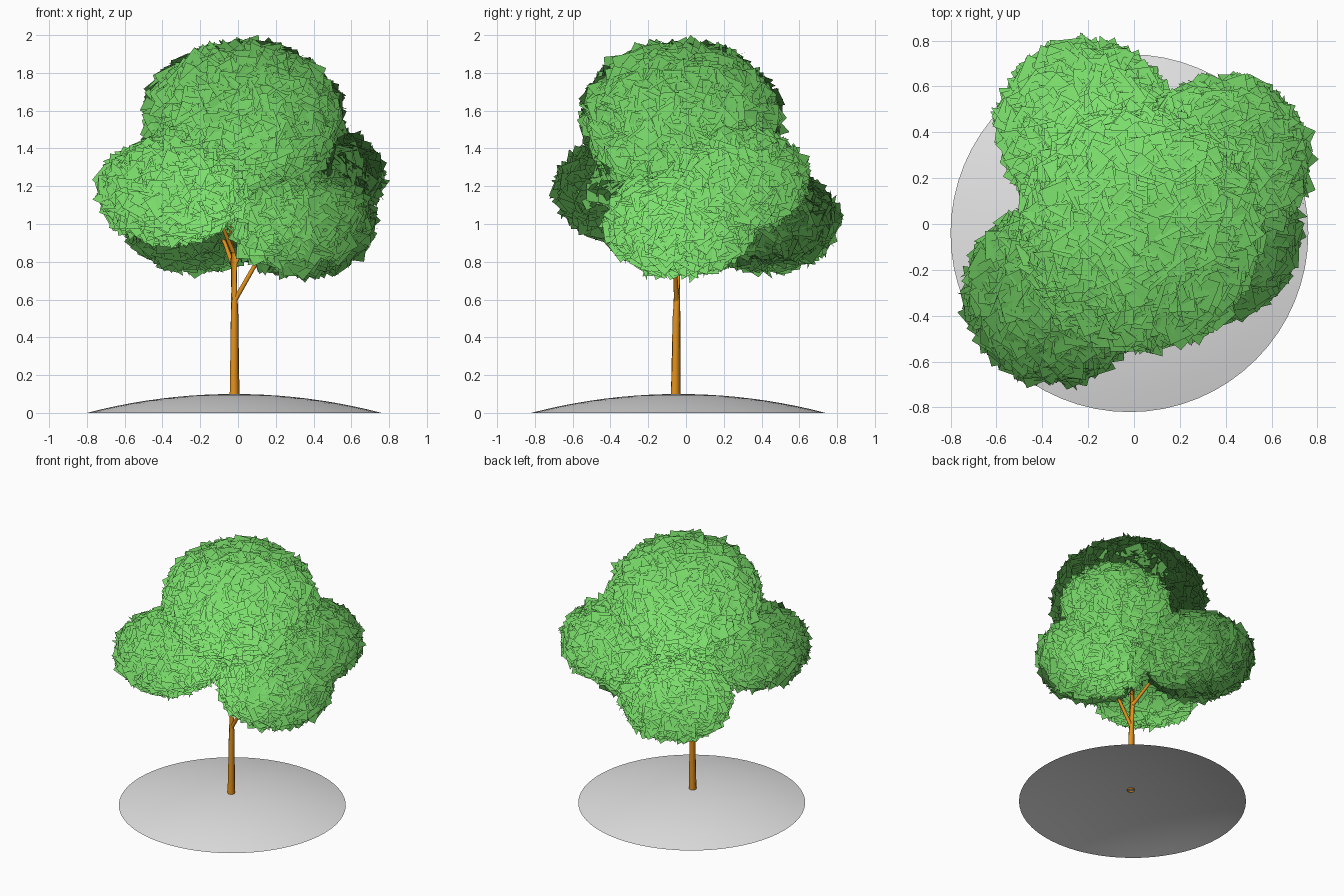
import bpy, bmesh, math, random
from mathutils import Vector, Matrix

if "Cube" in bpy.data.objects:
    bpy.data.objects.remove(bpy.data.objects["Cube"])

random.seed(7)


def material(name, rgb):
    m = bpy.data.materials.new(name)
    m.diffuse_color = (*rgb, 1)
    m.use_nodes = True
    m.node_tree.nodes["Principled BSDF"].inputs["Base Color"].default_value = m.diffuse_color
    return m


LEAF = material("leaf green", (0.20, 0.74, 0.15))
BARK = material("bark brown", (0.78, 0.29, 0.012))
GROUND = material("ground grey", (0.78, 0.78, 0.78))


def add_object(name, bm, mat):
    me = bpy.data.meshes.new(name)
    bm.to_mesh(me)
    bm.free()
    me.materials.append(mat)
    ob = bpy.data.objects.new(name, me)
    bpy.context.collection.objects.link(ob)
    return ob


# Ground mound: open shallow spherical cap
def mound(cx, cy, radius, height, rings=10, seg=64):
    R = (radius ** 2 + height ** 2) / (2 * height)
    bm = bmesh.new()
    prev = None
    top = bm.verts.new((cx, cy, height))
    for i in range(1, rings + 1):
        r = radius * i / rings
        z = math.sqrt(R * R - r * r) - (R - height)
        ring = [bm.verts.new((cx + r * math.cos(t), cy + r * math.sin(t), z))
                for t in (2 * math.pi * k / seg for k in range(seg))]
        for k in range(seg):
            n = (k + 1) % seg
            bm.faces.new((prev[k], ring[k], ring[n], prev[n]) if prev else (top, ring[k], ring[n]))
        prev = ring
    for f in bm.faces:
        f.smooth = True
    return add_object("ground_mound", bm, GROUND)


mound(-0.02, -0.04, 0.78, 0.10)


# Trunk and branches: tapered tubes along a path of (x, y, z, radius)
def limb(name, path, seg=10):
    bm = bmesh.new()
    rings = []
    for i, p in enumerate(path):
        a, b = Vector(path[max(i - 1, 0)][:3]), Vector(path[min(i + 1, len(path) - 1)][:3])
        q = (b - a).to_track_quat('Z', 'Y')
        rings.append([bm.verts.new(Vector(p[:3]) + q @ Vector(
            (p[3] * math.cos(2 * math.pi * k / seg), p[3] * math.sin(2 * math.pi * k / seg), 0)))
            for k in range(seg)])
    for r0, r1 in zip(rings, rings[1:]):
        for k in range(seg):
            n = (k + 1) % seg
            bm.faces.new((r0[k], r0[n], r1[n], r1[k])).smooth = True
    if name != "trunk":
        bm.faces.new(rings[0][::-1])
    bm.faces.new(rings[-1])
    return add_object(name, bm, BARK)


limb("trunk", [(-0.018, -0.055, 0.09, 0.026), (-0.018, -0.05, 0.5, 0.021),
               (-0.022, -0.045, 0.8, 0.018), (-0.04, -0.05, 1.0, 0.013), (0.0, -0.03, 1.3, 0.008)])
limb("branch_front_right", [(-0.02, -0.05, 0.59, 0.013), (0.10, -0.06, 0.80, 0.011), (0.24, -0.08, 1.0, 0.007)])
limb("branch_back_left", [(-0.02, -0.045, 0.76, 0.013), (-0.07, 0.08, 0.90, 0.010), (-0.14, 0.25, 1.0, 0.007)])
limb("branch_back_right", [(-0.02, -0.045, 0.78, 0.012), (0.06, 0.04, 0.95, 0.010), (0.24, 0.16, 1.15, 0.007)])
limb("branch_front_left", [(-0.025, -0.045, 0.85, 0.012), (-0.08, -0.10, 0.98, 0.010), (-0.24, -0.22, 1.14, 0.007)])

# Foliage clumps: square leaf cards over ellipsoids, shaded outward from the crown's base
CROWN = Vector((0.0, 0.0, 0.66))


def clump(name, centre, radii, count, size=0.058, tilt=0.8):
    c, rad = Vector(centre), Vector(radii)
    bm = bmesh.new()
    normals = []
    for i in range(count):
        # evenly spread directions by golden angle
        z = 1 - 2 * (i + 0.5) / count
        t = i * 2.399963 + random.uniform(-0.1, 0.1)
        s = math.sqrt(1 - z * z)
        d = Vector((s * math.cos(t), s * math.sin(t), z))
        depth = random.uniform(0.94, 1.0)
        p = c + Vector(d[k] * rad[k] * depth for k in range(3))
        n = Vector(d[k] / rad[k] for k in range(3)).normalized()
        n = (n + Vector(random.uniform(-tilt, tilt) for _ in range(3))).normalized()
        out = (p - CROWN).normalized()
        if n.dot(out) < 0:
            n = -n
        q = n.to_track_quat('Z', 'Y').to_matrix() @ Matrix.Rotation(random.uniform(0, 6.283), 3, 'Z')
        h = size * random.uniform(0.8, 1.1)
        f = bm.faces.new([bm.verts.new(p + q @ Vector((x * h, y * h, 0)))
                          for x, y in ((-1, -1), (1, -1), (1, 1), (-1, 1))])
        f.smooth = True
        normals += [(out + 0.1 * n).normalized()] * 4
    ob = add_object(name, bm, LEAF)
    ob.data.normals_split_custom_set(normals)
    return ob


clump("foliage_top", (0.03, -0.025, 1.555), (0.50, 0.50, 0.385), 2000)
clump("foliage_front_left", (-0.345, -0.30, 1.18), (0.365, 0.365, 0.25), 1200)
clump("foliage_front_right", (0.335, -0.03, 1.005), (0.355, 0.37, 0.25), 1200)
clump("foliage_back_right", (0.395, 0.275, 1.24), (0.345, 0.34, 0.25), 1200)
clump("foliage_back_left", (-0.21, 0.42, 1.02), (0.355, 0.355, 0.245), 1200)
